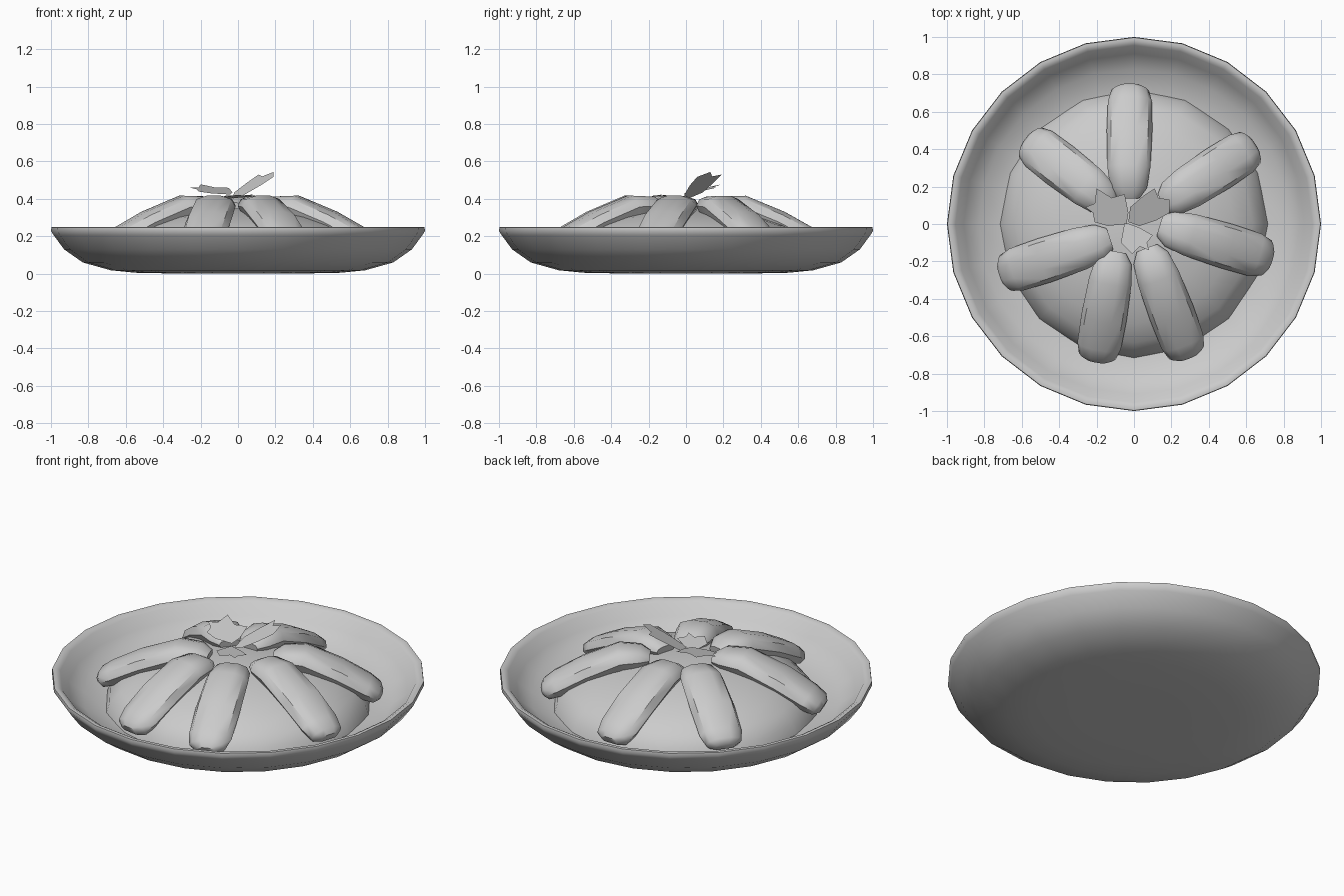
import bpy, bmesh, math
from mathutils import Vector

if "Cube" in bpy.data.objects:
    bpy.data.objects.remove(bpy.data.objects["Cube"])


def finish(name, bm, angle=None):
    bmesh.ops.recalc_face_normals(bm, faces=bm.faces)
    me = bpy.data.meshes.new(name)
    bm.to_mesh(me)
    bm.free()
    ob = bpy.data.objects.new(name, me)
    bpy.context.collection.objects.link(ob)
    if angle:
        bpy.ops.object.select_all(action='DESELECT')
        ob.select_set(True)
        bpy.context.view_layer.objects.active = ob
        bpy.ops.object.shade_smooth_by_angle(angle=math.radians(angle))
    return ob


def loft(bm, rings):
    # Skins neighbouring closed rings of points and returns the vertex rings
    vs = [[bm.verts.new(p) for p in ring] for ring in rings]
    for a, b in zip(vs, vs[1:]):
        n = len(a)
        for i in range(n):
            bm.faces.new((a[i], a[(i + 1) % n], b[(i + 1) % n], b[i]))
    bm.faces.new(vs[0])
    bm.faces.new(vs[-1])
    return vs


def lathe(name, profile, sides, angle):
    bm = bmesh.new()
    loft(bm, [[(r * math.cos(2 * math.pi * i / sides),
                r * math.sin(2 * math.pi * i / sides), z) for i in range(sides)]
              for r, z in profile])
    return finish(name, bm, angle)


# Round shallow bowl with a thin rolled rim
lathe("bowl", [(0.3, 0.0), (0.55, 0.005), (0.68, 0.018), (0.83, 0.06), (0.93, 0.13),
               (0.985, 0.205), (1.0, 0.228), (0.997, 0.248), (0.98, 0.25), (0.955, 0.235),
               (0.91, 0.175), (0.83, 0.115), (0.7, 0.08), (0.4, 0.06)], 24, 50)

# Low mound of food
mound = [(0.72 * math.cos(t), 0.07 + 0.28 * math.sin(t))
         for t in [math.radians(a) for a in (0, 14, 28, 42, 56, 70, 84)]]
lathe("mound", mound, 16, 50)

# Slices draped over the mound: (inner end, outer end) seen from above
slices = [((-0.03, 0.14), (-0.02, 0.74)), ((0.16, 0.11), (0.64, 0.42)),
          ((0.14, -0.01), (0.73, -0.19)), ((0.07, -0.13), (0.29, -0.71)),
          ((-0.10, -0.15), (-0.20, -0.73)), ((-0.13, -0.08), (-0.71, -0.27)),
          ((-0.13, 0.11), (-0.57, 0.45))]
# Along the slice: fraction, centre height, half width, half thickness
stations = [(0.0, 0.355, 0.06, 0.025), (0.09, 0.362, 0.098, 0.05), (0.27, 0.357, 0.115, 0.062),
            (0.6, 0.275, 0.122, 0.062), (0.86, 0.192, 0.118, 0.058), (0.96, 0.16, 0.10, 0.047),
            (1.0, 0.148, 0.055, 0.025)]
section = [(1, 0), (0.82, 0.7), (0.35, 1), (-0.35, 1), (-0.82, 0.7),
           (-1, 0), (-0.8, -0.7), (0.8, -0.7)]
for k, (a, b) in enumerate(slices):
    a, b = Vector((*a, 0)), Vector((*b, 0))
    d = (b - a).normalized()
    side = Vector((-d.y, d.x, 0))
    rings = []
    for i, (f, z, w, h) in enumerate(stations):
        p, q = stations[max(i - 1, 0)], stations[min(i + 1, len(stations) - 1)]
        along = d * (b - a).length * (q[0] - p[0]) + Vector((0, 0, q[1] - p[1]))
        up = along.normalized().cross(side)
        c = a.lerp(b, f) + Vector((0, 0, z))
        rings.append([c + side * u * w + up * v * h for u, v in section])
    bm = bmesh.new()
    loft(bm, rings)
    finish(f"slice_{k + 1}", bm, 45)

# Garnish leaves: outline from above, then tilted plane z = c + sx*x + sy*y
leaves = [
    ([(-0.03, 0.01), (-0.02, 0.09), (0.05, 0.15), (0.11, 0.19), (0.13, 0.14),
      (0.19, 0.13), (0.19, 0.06), (0.12, 0.02), (0.03, -0.01)], 0.41, 0.45, 0.37),
    ([(-0.04, 0.0), (-0.14, -0.01), (-0.21, 0.01), (-0.22, 0.06), (-0.26, 0.09),
      (-0.21, 0.11), (-0.20, 0.19), (-0.12, 0.14), (-0.05, 0.16), (-0.03, 0.06)], 0.42, -0.08, 0.22),
    ([(-0.05, 0.01), (0.03, -0.02), (0.10, -0.06), (0.07, -0.10), (0.08, -0.14),
      (0.03, -0.12), (-0.01, -0.16), (-0.07, -0.10)], 0.405, 0.05, -0.1)]
for k, (pts, c, sx, sy) in enumerate(leaves):
    bm = bmesh.new()
    bm.faces.new([bm.verts.new((x, y, c + sx * x + sy * y)) for x, y in pts])
    finish(f"garnish_leaf_{k + 1}", bm)
